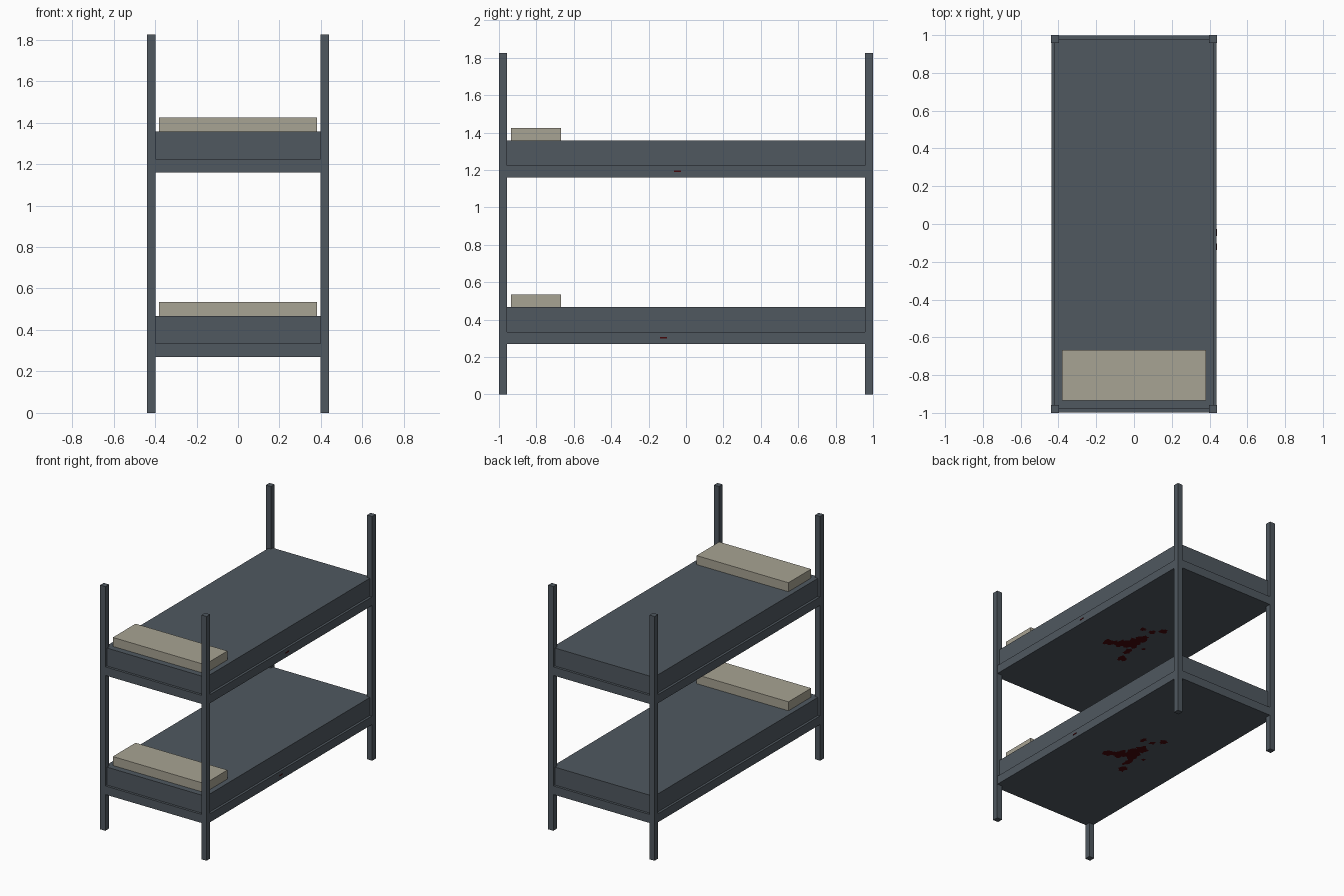
import bpy, bmesh, math, random
from mathutils import Matrix

random.seed(4)
scene_cube = bpy.data.objects.get("Cube")
if scene_cube:
    bpy.data.objects.remove(scene_cube, do_unlink=True)


def material(name, color):
    m = bpy.data.materials.new(name)
    m.use_nodes = True
    m.diffuse_color = (*color, 1)
    m.node_tree.nodes["Principled BSDF"].inputs["Base Color"].default_value = (*color, 1)
    return m


slate = material("slate grey", (0.080, 0.098, 0.117))
linen = material("linen beige", (0.39, 0.366, 0.292))
dried_red = material("dried red", (0.06, 0.002, 0.003))


def finish(name, bm, mat):
    mesh = bpy.data.meshes.new(name)
    bm.to_mesh(mesh)
    bm.free()
    mesh.materials.append(mat)
    ob = bpy.data.objects.new(name, mesh)
    bpy.context.collection.objects.link(ob)
    return ob


def box(name, x, y, z, mat):
    """Box from (min, max) pairs."""
    bm = bmesh.new()
    spans = (x, y, z)
    center = [(a + b) / 2 for a, b in spans]
    size = [b - a for a, b in spans]
    bmesh.ops.create_cube(bm, size=1, matrix=Matrix.Translation(center) @ Matrix.Diagonal((*size, 1)))
    return finish(name, bm, mat)


def stain(name, blobs, z):
    """Ragged flat splashes facing down."""
    bm = bmesh.new()
    for x, y, r, stretch in blobs:
        ring = []
        for i in range(18):
            a = -i * math.tau / 18
            k = r * random.uniform(0.65, 1.2)
            ring.append(bm.verts.new((x + k * math.cos(a), y + k * stretch * math.sin(a), z)))
        hub = bm.verts.new((x, y, z))
        for i in range(18):
            bm.faces.new((hub, ring[i], ring[(i + 1) % 18]))
    return finish(name, bm, dried_red)


W, L, POST = 0.44, 1.0, 0.043

# Corner posts
for sx, side in ((-1, "right"), (1, "left")):
    for sy, end in ((-1, "front"), (1, "back")):
        xs = sorted((sx * W, sx * (W - POST)))
        ys = sorted((sy * L, sy * (L - POST)))
        box(f"{end}_{side}_post", xs, ys, (0, 1.825), slate)

# Splash shapes: x, y, radius, lengthwise stretch
splashes = [
    (-0.01, -0.03, 0.06, 1.3), (0.05, -0.08, 0.045, 1.2), (0.126, -0.126, 0.04, 1.0),
    (-0.02, 0.06, 0.045, 1.2), (0.057, 0.169, 0.02, 1.3), (-0.017, 0.177, 0.022, 1.2),
    (-0.067, 0.237, 0.028, 1.2), (-0.092, -0.236, 0.03, 1.3), (-0.055, -0.13, 0.025, 2.0),
    (-0.12, -0.04, 0.014, 1.0), (0.09, -0.10, 0.025, 1.2),
]

# Two bunks: base slab, mattress, pillow and the stain underneath
for level, z, mark_y in (("lower", 0.27, -0.12), ("upper", 1.16, -0.045)):
    box(f"{level}_bed_base", (-W + 0.002, W - 0.002), (-L + 0.002, L - 0.002), (z, z + 0.064), slate)
    box(f"{level}_mattress", (-0.42, 0.42), (-0.98, 0.98), (z + 0.064, z + 0.198), slate)
    box(f"{level}_pillow", (-0.38, 0.38), (-0.935, -0.667), (z + 0.198, z + 0.265), linen)
    stain(f"{level}_stain", splashes, z - 0.002)
    box(f"{level}_rail_mark", (W - 0.002, W), (mark_y - 0.018, mark_y + 0.018),
        (z + 0.03, z + 0.038), dried_red)
